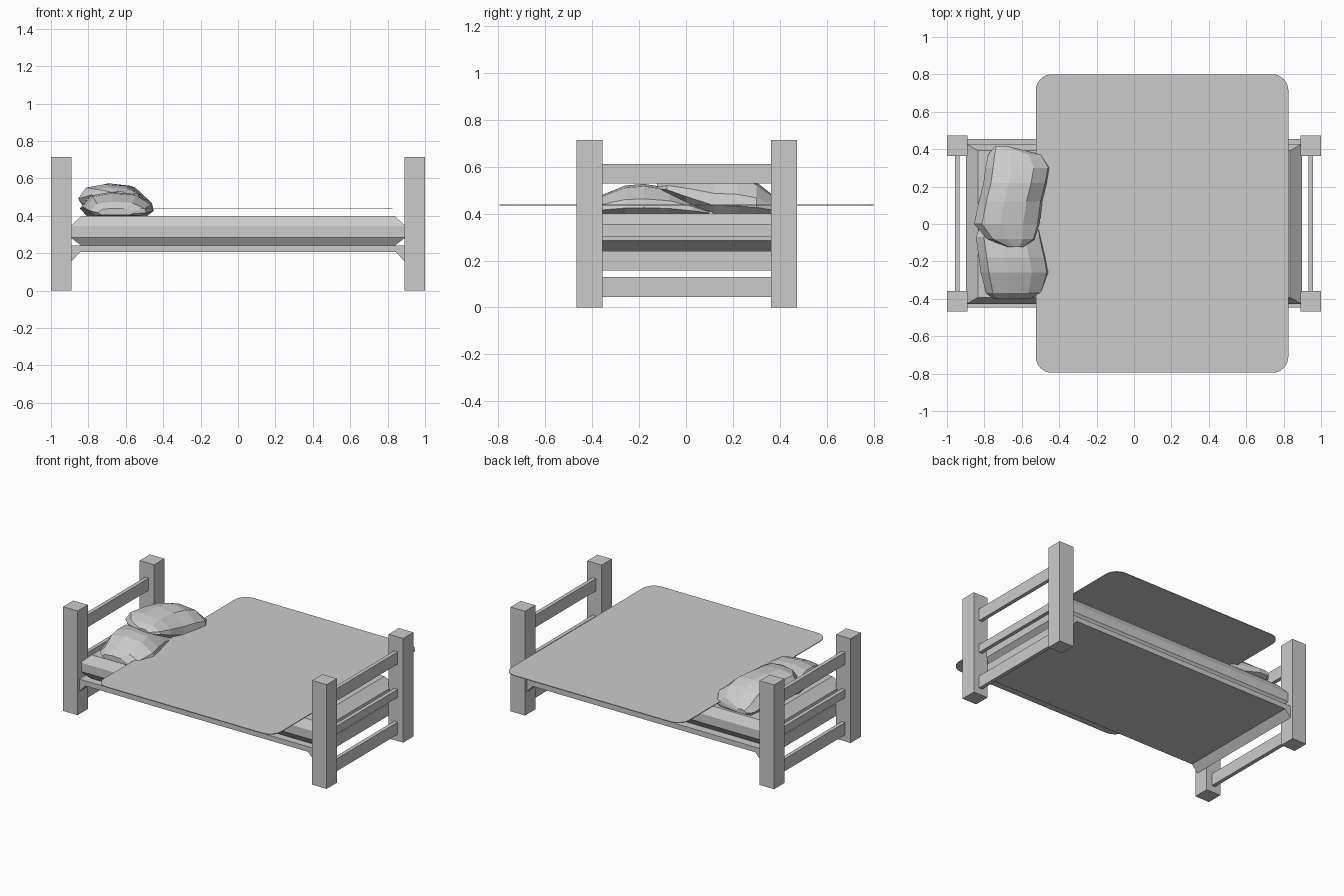
import bpy, bmesh, math

if "Cube" in bpy.data.objects:
    bpy.data.objects.remove(bpy.data.objects["Cube"])

def make(name, verts, faces):
    me = bpy.data.meshes.new(name)
    me.from_pydata(verts, [], faces)
    bm = bmesh.new()
    bm.from_mesh(me)
    bmesh.ops.recalc_face_normals(bm, faces=bm.faces)
    bm.to_mesh(me)
    bm.free()
    ob = bpy.data.objects.new(name, me)
    bpy.context.collection.objects.link(ob)
    return ob

def loft(name, rings):
    """Skin equal-length rings and cap both ends."""
    n = len(rings[0])
    verts = [p for r in rings for p in r]
    faces = [(k*n + i, k*n + (i+1) % n, (k+1)*n + (i+1) % n, (k+1)*n + i)
             for k in range(len(rings) - 1) for i in range(n)]
    faces += [tuple(range(n)), tuple(range((len(rings)-1)*n, len(rings)*n))]
    return make(name, verts, faces)

def rect(hx, hy, z, cx=0, cy=0):
    return [(cx + sx*hx, cy + sy*hy, z) for sx, sy in ((-1, -1), (1, -1), (1, 1), (-1, 1))]

def box(name, cx, cy, hx, hy, z0, z1):
    return loft(name, [rect(hx, hy, z0, cx, cy), rect(hx, hy, z1, cx, cy)])

# Posts and end rails
for sx, end in ((-1, "head"), (1, "foot")):
    for sy, side in ((-1, "front"), (1, "back")):
        box(f"{end}_post_{side}", sx*0.945, sy*0.415 + 0.003, 0.055, 0.055, 0, 0.715)
    for z0, z1, pos in ((0.045, 0.13, "lower"), (0.30, 0.355, "middle"), (0.528, 0.612, "upper")):
        box(f"{end}_rail_{pos}", sx*0.945, 0.003, 0.013, 0.37, z0, z1)

# Bed base with turned-down ends
base = [(-.89, .24), (.89, .24), (.89, .157), (.845, .205), (-.845, .205), (-.89, .157)]
loft("bed_base", [[(x, y, z) for x, z in base] for y in (-0.447, 0.455)])

# Chamfered mattress
loft("mattress", [rect(hx, hy, z) for hx, hy, z in
                  ((.835, .395, .238), (.897, .428, .285), (.897, .428, .345), (.835, .393, .40))])

# Thin blanket sheet with rounded corners
r, outline = 0.085, []
for cx, cy, a0 in ((.825-r, .80-r, 0), (-.525+r, .80-r, 90), (-.525+r, -.795+r, 180), (.825-r, -.795+r, 270)):
    for i in range(9):
        a = math.radians(a0 + i*11.25)
        outline.append((cx + r*math.cos(a), cy + r*math.sin(a)))
loft("blanket", [[(x, y, z) for x, y in outline] for z in (0.435, 0.440)])

# Lumpy pillows, lofted along y from (y, x0, x1, z0, z1) sections
def pillow(name, sections):
    shape = [(.1, 0), (.9, 0), (1, .2), (.97, .5), (.75, .92), (.4, 1), (.12, .85), (0, .35)]
    loft(name, [[(x0 + u*(x1-x0), y, z0 + v*(z1-z0)) for u, v in shape]
                for y, x0, x1, z0, z1 in sections])

pillow("upper_pillow", [
    (-.123, -.68, -.59, .50, .53), (-.08, -.785, -.53, .49, .55), (0, -.855, -.505, .45, .568),
    (.12, -.83, -.49, .40, .574), (.22, -.805, -.465, .40, .565), (.30, -.795, -.45, .40, .535),
    (.37, -.78, -.49, .40, .48), (.415, -.745, -.67, .42, .45)])
pillow("lower_pillow", [
    (-.40, -.75, -.56, .405, .44), (-.37, -.79, -.49, .40, .475), (-.26, -.82, -.455, .40, .52),
    (-.18, -.83, -.47, .40, .527), (-.07, -.845, -.495, .40, .51), (.03, -.81, -.51, .40, .46),
    (.10, -.75, -.55, .40, .415)])
